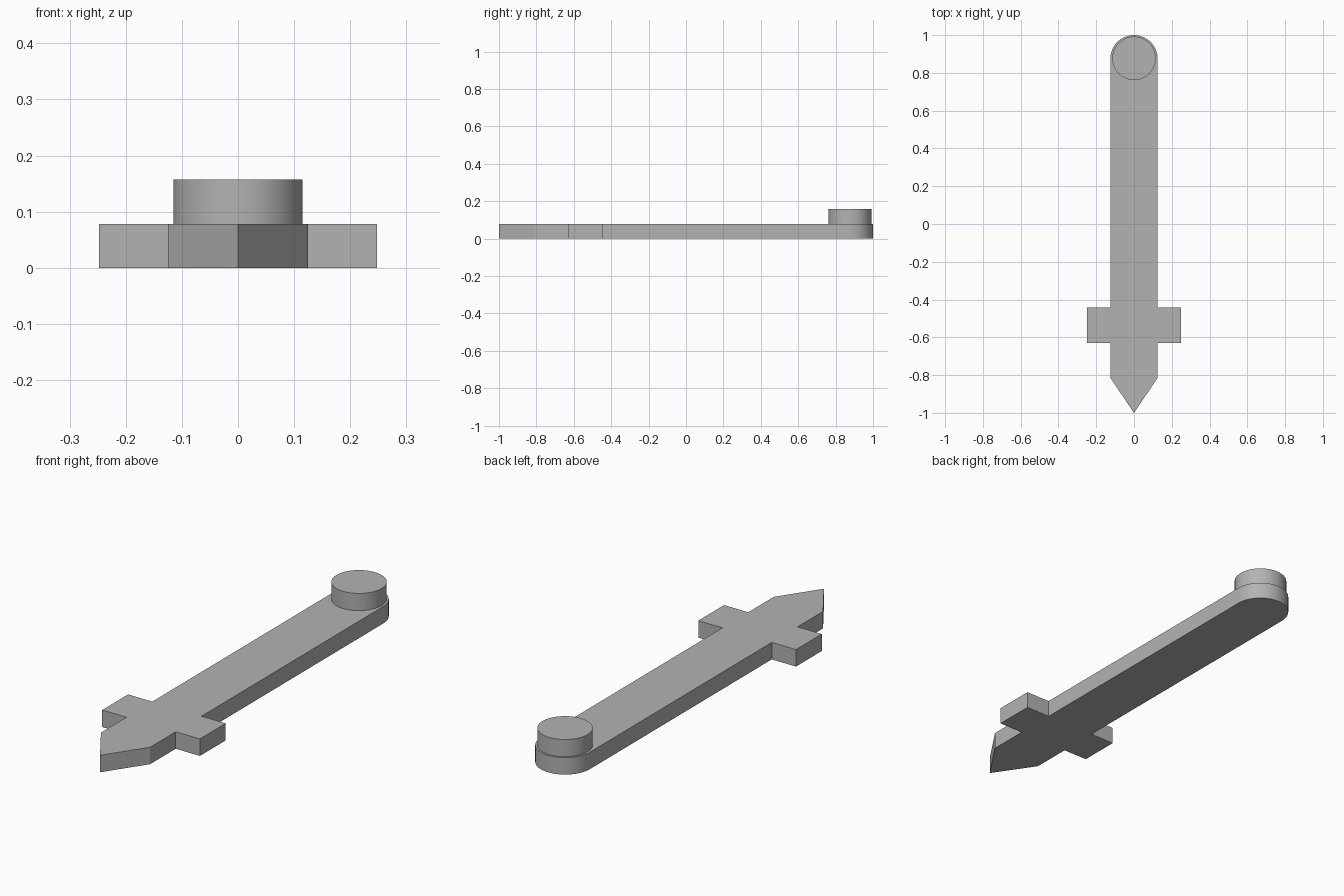
import bpy, bmesh, math

if "Cube" in bpy.data.objects:
    bpy.data.objects.remove(bpy.data.objects["Cube"])

THICK = 0.078      # blade thickness
HALF = 0.125       # blade half width
TOP = 0.157        # top of the knob

grey = bpy.data.materials.new("plain grey")
grey.diffuse_color = (0.45, 0.45, 0.45, 1)
grey.use_nodes = True
grey.node_tree.nodes["Principled BSDF"].inputs["Base Color"].default_value = grey.diffuse_color


def extrude_outline(name, outline, z0, z1):
    """Solid prism from a counter-clockwise outline."""
    bm = bmesh.new()
    face = bm.faces.new([bm.verts.new((x, y, z0)) for x, y in outline])
    top = bmesh.ops.extrude_face_region(bm, geom=[face])["geom"]
    bmesh.ops.translate(bm, vec=(0, 0, z1 - z0),
                        verts=[v for v in top if isinstance(v, bmesh.types.BMVert)])
    bmesh.ops.recalc_face_normals(bm, faces=bm.faces)
    mesh = bpy.data.meshes.new(name)
    bm.to_mesh(mesh)
    bm.free()
    mesh.materials.append(grey)
    obj = bpy.data.objects.new(name, mesh)
    bpy.context.collection.objects.link(obj)
    bpy.ops.object.select_all(action="DESELECT")
    obj.select_set(True)
    bpy.context.view_layer.objects.active = obj
    bpy.ops.object.shade_smooth_by_angle(angle=math.radians(30))
    return obj


def arc(radius, cy, start, end, steps):
    angles = [start + (end - start) * i / steps for i in range(steps + 1)]
    return [(radius * math.cos(a), cy + radius * math.sin(a)) for a in angles]


# Blade with pointed tip, cross guard and rounded end
right = [(HALF, -0.815), (HALF, -0.63), (0.248, -0.63), (0.248, -0.443), (HALF, -0.443)]
left = [(-x, y) for x, y in reversed(right)]
outline = [(0, -1)] + right + arc(HALF, 0.875, 0, math.pi, 32) + left
extrude_outline("blade", outline, 0, THICK)

# Round knob on the rounded end
extrude_outline("knob", arc(0.115, 0.877, 0, math.tau, 64)[:-1], THICK, TOP)
